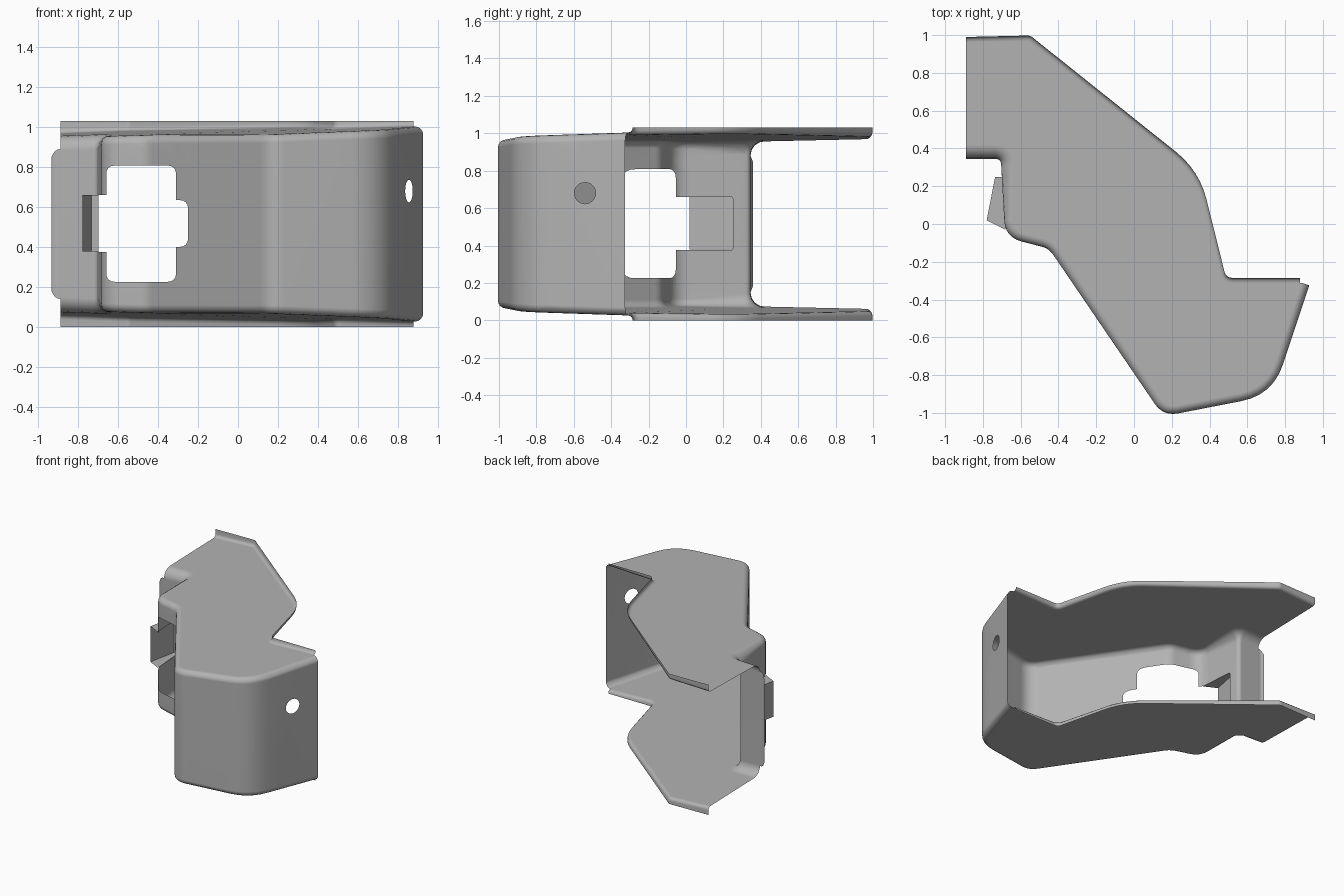
import bpy, bmesh, math
from mathutils import Vector

cube = bpy.data.objects.get("Cube")
if cube:
    bpy.data.objects.remove(cube)

MID = 0.515  # height of the mirror plane between the two plates

steel = bpy.data.materials.new("plain grey steel")
steel.use_nodes = True
steel.diffuse_color = (0.45, 0.45, 0.45, 1)
steel.node_tree.nodes["Principled BSDF"].inputs["Base Color"].default_value = (0.45, 0.45, 0.45, 1)


def plate_z(p):
    """Height of the gently tilted upper plate."""
    return 0.979 + 0.035 * p.x + 0.021 * p.y


def rounded(points, steps=6):
    """Open path from (x, y, rounding length) corners."""
    pts = [Vector(p[:2]) for p in points]
    out = [pts[0]]
    for i in range(1, len(pts) - 1):
        c, d = pts[i], points[i][2]
        a = c + (pts[i - 1] - c).normalized() * d
        b = c + (pts[i + 1] - c).normalized() * d
        for k in range(steps + 1):
            t = k / steps
            out.append(a * (1 - t) ** 2 + c * 2 * t * (1 - t) + b * t * t)
    return out + [pts[-1]]


def left_normals(path):
    """Mitred normals on the left side of an open path."""
    seg = [(b - a).normalized() for a, b in zip(path, path[1:])]
    seg = [Vector((-s.y, s.x)) for s in seg]
    res = [seg[0]]
    for a, b in zip(seg, seg[1:]):
        res.append((a + b) / (1 + a.dot(b)))
    return res + [seg[-1]]


def round_rect(u0, u1, v0, v1, d):
    m = (u0 + u1) / 2
    return rounded([(m, v0, 0), (u1, v0, d), (u1, v1, d), (u0, v1, d), (u0, v0, d), (m, v0, 0)], 4)[:-1]


def cut(bm, poly, axis, keep):
    """Cut a convex opening through the chosen faces, looking along x or y."""
    def lift(p):
        return Vector((0, p.x, p.y)) if axis == "x" else Vector((p.x, 0, p.y))
    inside = [f for f in bm.faces if abs(f.normal.z) < 0.2 and keep(f.calc_center_median())]
    for a, b in zip(poly, poly[1:] + poly[:1]):
        if (b - a).length < 1e-5 or not inside:
            continue
        co, no = lift(a), lift(Vector((b.y - a.y, a.x - b.x))).normalized()
        geom = set(inside)
        for f in inside:
            geom.update(f.edges)
            geom.update(f.verts)
        got = bmesh.ops.bisect_plane(bm, geom=list(geom), dist=1e-5, plane_co=co, plane_no=no)
        faces = set(f for f in inside if f.is_valid)
        faces.update(g for g in got["geom"] if isinstance(g, bmesh.types.BMFace))
        inside = [f for f in faces if (f.calc_center_median() - co).dot(no) < 0]
    bmesh.ops.delete(bm, geom=inside, context="FACES")


def finish(bm, name, recalc=True):
    if recalc:
        bmesh.ops.recalc_face_normals(bm, faces=bm.faces[:])
    mesh = bpy.data.meshes.new(name)
    bm.to_mesh(mesh)
    bm.free()
    ob = bpy.data.objects.new(name, mesh)
    bpy.context.collection.objects.link(ob)
    mesh.materials.append(steel)
    bpy.ops.object.select_all(action="DESELECT")
    ob.select_set(True)
    bpy.context.view_layer.objects.active = ob
    bpy.ops.object.shade_smooth_by_angle(angle=math.radians(35))
    mod = ob.modifiers.new("flat panels", "WEIGHTED_NORMAL")
    mod.keep_sharp = True
    return ob


# Plan outlines: folded wall along the front, free edge along the back
wall = rounded([(-0.89, 0.345, 0), (-0.705, 0.345, 0.03), (-0.682, -0.07, 0.09),
                (-0.45, -0.13, 0.04), (0.155, -1.018, 0.08), (0.735, -0.905, 0.17), (0.928, -0.325, 0)])
edge = rounded([(0.88, -0.285, 0), (0.487, -0.285, 0.035), (0.346, 0.283, 0.16),
                (-0.55, 0.998, 0.015), (-0.89, 0.99, 0)])
wall_n, edge_n = left_normals(wall), left_normals(edge)

bm = bmesh.new()


def bridge(r0, r1):
    for i in range(len(r0) - 1):
        bm.faces.new((r0[i], r0[i + 1], r1[i + 1], r1[i]))


def add_plate(flip):
    """One plate with its wall fillet and raised rim; returns the wall border."""
    def vert(p, z):
        return bm.verts.new((p.x, p.y, 2 * MID - z if flip else z))

    # Fillet, wider where the rear flange begins
    fillet = []
    for k in range(5):
        a = math.pi / 2 * k / 4
        ring = []
        for p, n in zip(wall, wall_n):
            r = 0.075 if p.y > 0.3 else 0.042
            z = plate_z(p + n * r)
            ring.append(vert(p + n * r * (1 - math.sin(a)), z - r * (1 - math.cos(a))))
        fillet.append(ring)
    # Upturned rim
    rim = []
    for inset, rise in ((0.028, 0), (0.014, 0.003), (0.004, 0.011), (0, 0.024), (0, None)):
        rim.append([vert(p + n * inset, 1.03 if rise is None else min(1.03, plate_z(p) + rise))
                    for p, n in zip(edge, edge_n)])
    for rings in (fillet, rim):
        for r0, r1 in zip(rings, rings[1:]):
            bridge(r0, r1)
    bm.faces.new(fillet[0] + rim[0])
    return fillet[-1]


bridge(add_plate(False), add_plate(True))
bmesh.ops.recalc_face_normals(bm, faces=bm.faces[:])
bm.normal_update()

# Wall openings: large window, its side notch, the tab slot and the round hole
front = lambda c: c.x < 0.3 and c.y < 0.2
cut(bm, round_rect(-0.66, -0.31, 0.225, 0.808, 0.045), "y", front)
cut(bm, round_rect(-0.40, -0.25, 0.40, 0.635, 0.045), "y", front)
cut(bm, round_rect(-0.20, 0.25, 0.375, 0.66, 0.01), "x", lambda c: c.x < -0.55 and c.y < 0.3)
hole = [Vector((-0.54 + 0.057 * math.cos(t * math.tau / 24), 0.68 + 0.057 * math.sin(t * math.tau / 24)))
        for t in range(24)]
cut(bm, hole, "x", lambda c: c.x > 0.78)
finish(bm, "folded_bracket_shell", recalc=False)

# Bent-out tab: open hood over the slot
bm = bmesh.new()
plan = [(-0.70, 0.25), (-0.735, 0.25), (-0.78, 0.02), (-0.68, -0.03)]
low, high = ([bm.verts.new((x, y, z)) for x, y in plan] for z in (0.378, 0.66))
bm.faces.new(low)
bm.faces.new(high)
for i in range(2):
    bm.faces.new((low[i], low[i + 1], high[i + 1], high[i]))
finish(bm, "bent_tab")

# Rear flange tongue with clipped corners and a curled end
bm = bmesh.new()
rows = []
for x, y, h in ((-0.89, 0.345, 0.375), (-0.905, 0.344, 0.373), (-0.92, 0.346, 0.362), (-0.935, 0.357, 0.335)):
    rows.append([bm.verts.new((x, y, MID + s * h)) for s in (-1, 1)])
for a, b in zip(rows, rows[1:]):
    bm.faces.new((a[0], a[1], b[1], b[0]))
finish(bm, "rear_flange_tongue")
